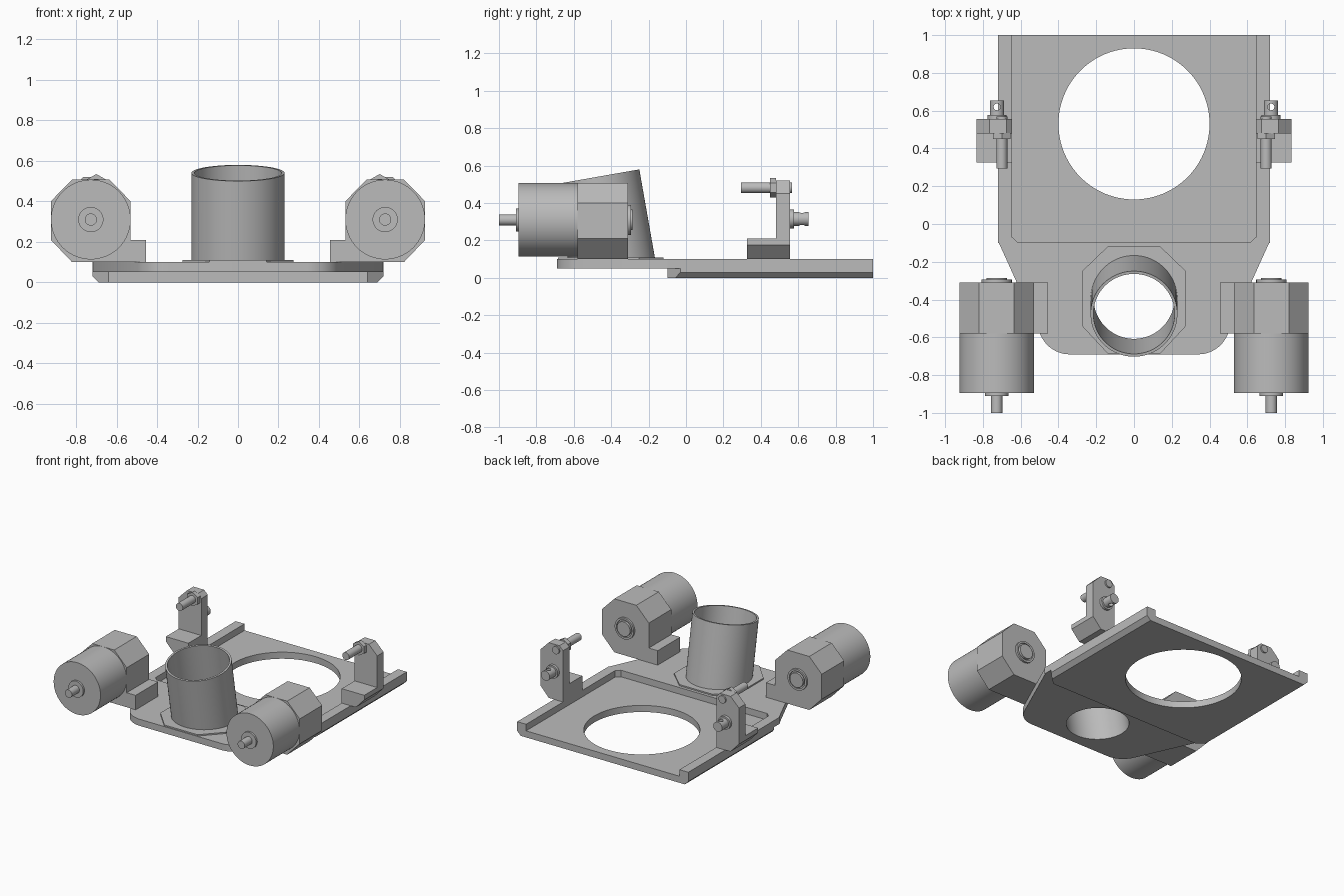
import bpy, bmesh, math
from mathutils import Vector, Matrix

cube = bpy.data.objects.get("Cube")
if cube:
    bpy.data.objects.remove(cube, do_unlink=True)

grey = bpy.data.materials.new("plain grey")
grey.use_nodes = True
grey.diffuse_color = (0.5, 0.5, 0.5, 1)
grey.node_tree.nodes["Principled BSDF"].inputs["Base Color"].default_value = (0.5, 0.5, 0.5, 1)


def finish(name, bm):
    bmesh.ops.recalc_face_normals(bm, faces=bm.faces[:])
    mesh = bpy.data.meshes.new(name)
    bm.to_mesh(mesh)
    bm.free()
    mesh.materials.append(grey)
    ob = bpy.data.objects.new(name, mesh)
    bpy.context.collection.objects.link(ob)
    return ob


def prism(name, points, axis, start, end):
    """Extrude a flat outline along z (points are x, y) or y (points are x, z)."""
    def place(p, d):
        return (p[0], p[1], d) if axis == "z" else (p[0], d, p[1])
    bm = bmesh.new()
    face = bm.faces.new([bm.verts.new(place(p, start)) for p in points])
    ext = bmesh.ops.extrude_face_region(bm, geom=[face])
    moved = [v for v in ext["geom"] if isinstance(v, bmesh.types.BMVert)]
    shift = Vector(place((0, 0), end - start))
    bmesh.ops.translate(bm, vec=shift, verts=moved)
    return finish(name, bm)


def rod(name, a, b, radius, sides=48):
    """Cylinder between two points."""
    a, b = Vector(a), Vector(b)
    turn = (b - a).to_track_quat("Z", "Y").to_matrix().to_4x4()
    bm = bmesh.new()
    bmesh.ops.create_cone(bm, cap_ends=True, segments=sides, radius1=radius, radius2=radius,
                          depth=(b - a).length, matrix=Matrix.Translation((a + b) / 2) @ turn)
    ob = finish(name, bm)
    if sides > 8:
        smooth(ob)
    return ob


def activate(ob):
    bpy.ops.object.select_all(action="DESELECT")
    ob.select_set(True)
    bpy.context.view_layer.objects.active = ob


def smooth(ob):
    activate(ob)
    bpy.ops.object.shade_smooth_by_angle(angle=math.radians(30))


def cut(ob, *cutters):
    for cutter in cutters:
        cutter.hide_render = True
        activate(ob)
        mod = ob.modifiers.new("cut", "BOOLEAN")
        mod.operation = "DIFFERENCE"
        mod.solver = "EXACT"
        mod.object = cutter
        bpy.ops.object.modifier_apply(modifier=mod.name)
    smooth(ob)


def drop(*obs):
    for ob in obs:
        bpy.data.objects.remove(ob, do_unlink=True)


def both(half):
    """Close a right-hand outline with its mirror image."""
    return half + [(-x, y) for x, y in reversed(half)]


# Tray: floor and side rails as one section, open at the back
tray = prism("tray", both([(0.69, 0), (0.72, 0.03), (0.72, 0.1), (0.645, 0.1), (0.645, 0.05)]),
             "y", -0.1, 1)
opening = rod("opening_cutter", (0, 0.53, -0.2), (0, 0.53, 0.3), 0.4, 96)
corners = [prism("corner_cutter", [(s * 0.64, -0.1), (s * 0.72, -0.03), (s * 0.9, -0.03),
                                   (s * 0.9, -0.2), (s * 0.64, -0.2)], "z", -0.1, 0.05)
           for s in (1, -1)]
cut(tray, opening, *corners)
drop(opening, *corners)

# Front plate with tapered sides and rounded corners
arc = [(0.34 + 0.168 * math.cos(t), -0.522 + 0.168 * math.sin(t))
       for t in (math.radians(-90 + 66 * i / 12) for i in range(13))]
plate = prism("front_plate", both(arc + [(0.72, -0.09), (0.72, -0.03), (0.645, -0.03),
                                         (0.645, -0.07), (0.615, -0.097)]), "z", 0.05, 0.1)

# Flange under the tube
flange = prism("tube_flange", both([(0.14, -0.685), (0.275, -0.54), (0.275, -0.25), (0.14, -0.12)]),
               "z", 0.09, 0.11)

# Tilted tube, bored through the flange and plate
lean = math.radians(10)
axis = Vector((0, -math.sin(lean), math.cos(lean)))
top = Vector((0, -0.476, 0.54))
tube = rod("tube", top - axis * 0.6, top, 0.23, 96)
bore = rod("bore_cutter", top - axis * 0.8, top + axis * 0.1, 0.215, 96)
below = prism("below_cutter", both([(1, -1), (1, 1)]), "z", -1, 0.08)
cut(tube, bore, below)
cut(plate, bore)
cut(flange, bore)
drop(bore, below)

for side, s in (("left", 1), ("right", -1)):
    def outline(pts):
        return [(s * x, z) for x, z in pts]

    def yrod(name, x, z, y0, y1, r, sides=48):
        return rod(f"{side}_{name}", (s * x, y0, z), (s * x, y1, z), r, sides)

    # Motor: round body, shaft and octagonal mount with a foot
    mx, mz = 0.727, 0.31
    yrod("motor_body", mx, mz, -0.895, -0.575, 0.197, 64)
    yrod("motor_boss", mx, mz, -0.91, -0.89, 0.062)
    yrod("motor_shaft", mx, mz, -1, -0.9, 0.03)
    prism(f"{side}_motor_mount", outline([
        (0.925, 0.4), (0.82, 0.507), (0.635, 0.507), (0.53, 0.4), (0.53, 0.21),
        (0.455, 0.21), (0.455, 0.1), (0.82, 0.1), (0.925, 0.21)]), "y", -0.58, -0.31)
    collar = yrod("motor_rear_collar", mx, mz, -0.315, -0.295, 0.08)
    hollow = yrod("hollow_cutter", mx, mz, -0.305, -0.2, 0.065)
    cut(collar, hollow)
    drop(hollow)
    yrod("motor_rear_bearing", mx, mz, -0.315, -0.287, 0.055)

    # Rear bracket: foot with sloped underside, and upright post
    lower = [(0.645, 0.1), (0.765, 0.1), (0.835, 0.175)]
    prism(f"{side}_bracket_foot", outline(lower + [(0.835, 0.21), (0.645, 0.21)]), "y", 0.325, 0.557)
    prism(f"{side}_bracket_post", outline(lower + [(0.835, 0.45), (0.765, 0.52), (0.675, 0.52),
                                                   (0.645, 0.49)]), "y", 0.48, 0.557)

    # Adjusting bolt with hex nut, and the lower pin with a collar
    yrod("bolt", 0.7, 0.482, 0.295, 0.568, 0.029, 32)
    yrod("bolt_nut", 0.7, 0.482, 0.45, 0.482, 0.053, 6)
    yrod("pin_collar", 0.725, 0.315, 0.55, 0.577, 0.05, 32)
    pin = yrod("pin", 0.725, 0.315, 0.55, 0.655, 0.037, 32)
    hole = rod("hole_cutter", (s * 0.725, 0.62, 0.2), (s * 0.725, 0.62, 0.4), 0.018, 24)
    cut(pin, hole)
    drop(hole)
